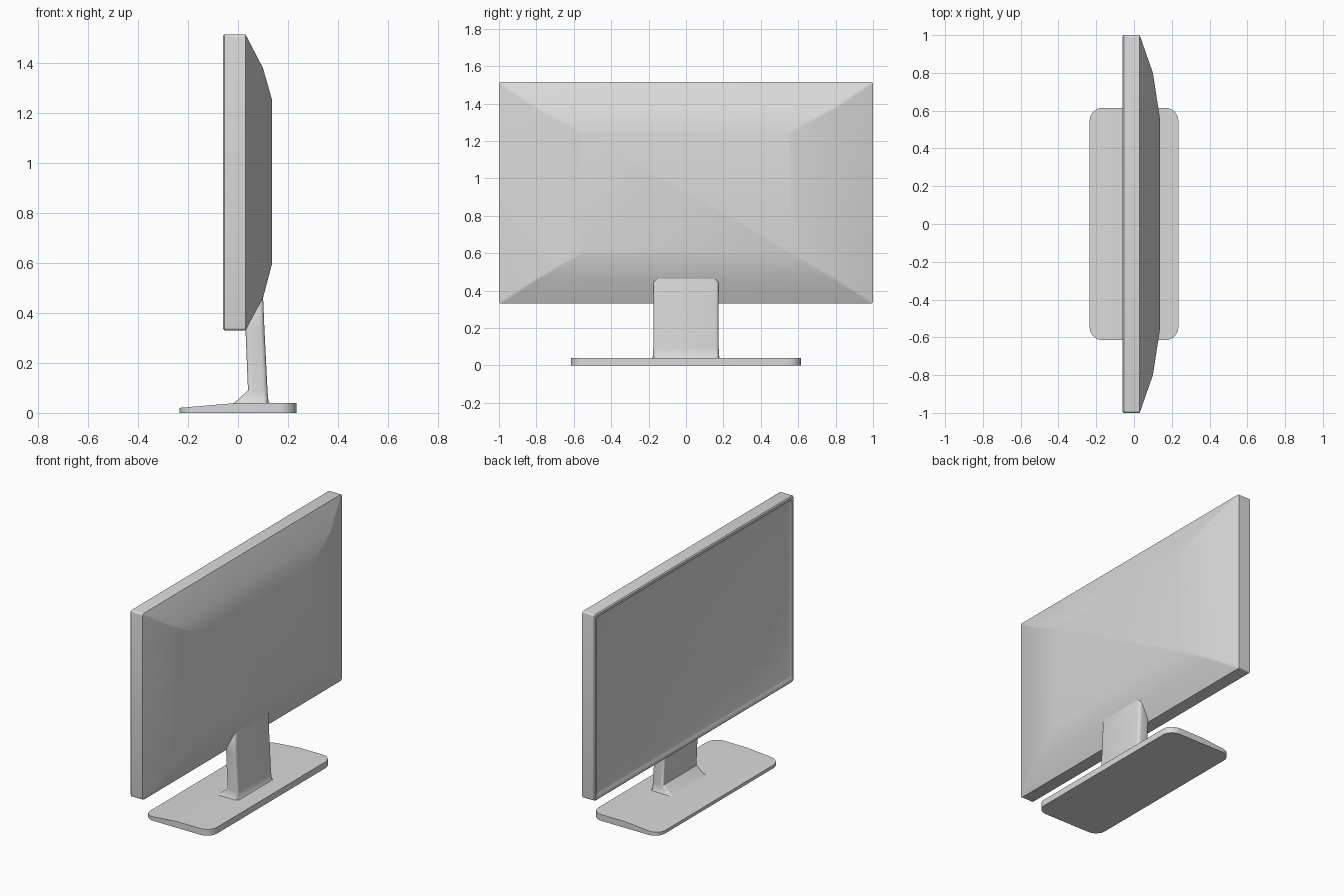
import bpy, bmesh, math
from mathutils import Vector

cube = bpy.data.objects.get("Cube")
if cube:
    bpy.data.objects.remove(cube, do_unlink=True)

grey = bpy.data.materials.new("light_grey_plastic")
grey.use_nodes = True
colour = (0.7, 0.7, 0.7, 1)
grey.diffuse_color = colour
grey.node_tree.nodes["Principled BSDF"].inputs["Base Color"].default_value = colour


def rounded_rect(a0, a1, b0, b1, r, steps=4):
    """Counter-clockwise outline of a rectangle with rounded corners."""
    corners = [(a1 - r, b1 - r), (a0 + r, b1 - r), (a0 + r, b0 + r), (a1 - r, b0 + r)]
    points = []
    for i, (a, b) in enumerate(corners):
        for s in range(steps + 1):
            t = math.pi / 2 * (i + s / steps)
            points.append((a + r * math.cos(t), b + r * math.sin(t)))
    return points


def loft(rings):
    """Skin a row of outlines and cap both ends."""
    bm = bmesh.new()
    loops = [[bm.verts.new(p) for p in ring] for ring in rings]
    n = len(loops[0])
    for low, high in zip(loops, loops[1:]):
        for i in range(n):
            j = (i + 1) % n
            bm.faces.new((low[i], low[j], high[j], high[i]))
    bm.faces.new(loops[0][::-1])
    bm.faces.new(loops[-1])
    bmesh.ops.recalc_face_normals(bm, faces=bm.faces)
    return bm


def finish(name, bm, angle):
    mesh = bpy.data.meshes.new(name)
    bm.to_mesh(mesh)
    bm.free()
    mesh.materials.append(grey)
    ob = bpy.data.objects.new(name, mesh)
    bpy.context.collection.objects.link(ob)
    bpy.ops.object.select_all(action='DESELECT')
    ob.select_set(True)
    bpy.context.view_layer.objects.active = ob
    bpy.ops.object.shade_smooth_by_angle(angle=math.radians(angle))
    return ob


# Display: recessed screen, bezel, frame and tapered back, as (x, half width, bottom, top)
display_rings = [
    (-0.05, 0.965, 0.37, 1.48),
    (-0.055, 0.975, 0.36, 1.49),
    (-0.06, 0.98, 0.35, 1.495),
    (-0.06, 0.994, 0.336, 1.509),
    (-0.054, 1.0, 0.33, 1.515),
    (0.03, 1.0, 0.33, 1.515),
    (0.1, 0.8, 0.46, 1.38),
    (0.137, 0.56, 0.6, 1.25),
]
finish("display", loft([
    [(x, y, z) for y, z in rounded_rect(-w, w, z0, z1, 0.012)]
    for x, w, z0, z1 in display_rings]), 35)

# Neck: leaning column with a flared foot, as (z, front x, back x, half width)
neck_rings = [
    (0.034, -0.03, 0.131, 0.187),
    (0.044, -0.01, 0.122, 0.178),
    (0.09, 0.04, 0.118, 0.175),
    (0.33, 0.03, 0.106, 0.175),
    (0.45, 0.05, 0.101, 0.175),
    (0.465, 0.055, 0.1, 0.163),
]
finish("stand_neck", loft([
    [(x, y, z) for x, y in rounded_rect(x0, x1, -w, w, 0.018)]
    for z, x0, x1, w in neck_rings]), 40)

# Foot: rounded plate whose top slopes down towards the screen side
outline = rounded_rect(-0.235, 0.235, -0.615, 0.615, 0.07, 8)
foot = loft([[(x, y, z) for x, y in outline] for z in (0, 0.04)])
bmesh.ops.bisect_plane(foot, geom=foot.verts[:] + foot.edges[:] + foot.faces[:],
                       plane_co=Vector((0, 0, 0)), plane_no=Vector((1, 0, 0)))
for v in foot.verts:
    if v.co.z > 0.03 and v.co.x < 0:
        v.co.z += 0.02 * v.co.x / 0.235
finish("stand_foot", foot, 35)
